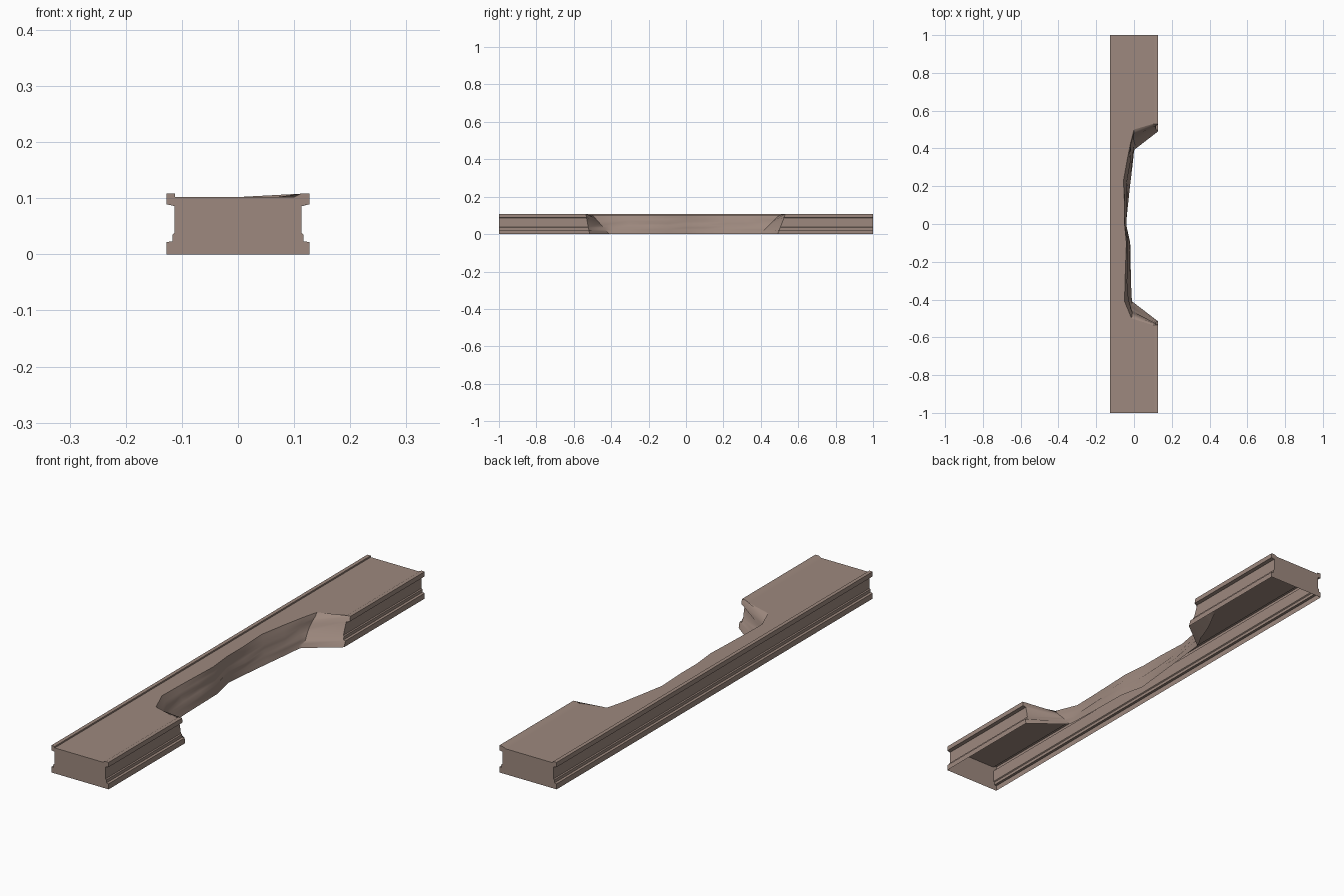
import bpy, bmesh, math, random
from mathutils import Vector

if "Cube" in bpy.data.objects:
    bpy.data.objects.remove(bpy.data.objects["Cube"])

random.seed(4)

stone = bpy.data.materials.new("weathered_brown")
stone.diffuse_color = (0.34, 0.25, 0.21, 1)
stone.use_nodes = True
stone.node_tree.nodes["Principled BSDF"].inputs["Base Color"].default_value = stone.diffuse_color


def make(name, faces, outward):
    """Mesh from lists of points per face, turned to face the outward direction."""
    bm = bmesh.new()
    for pts in faces:
        bm.faces.new([bm.verts.new(p) for p in pts])
    bmesh.ops.remove_doubles(bm, verts=bm.verts, dist=1e-5)
    bm.normal_update()
    total = sum((f.normal * f.calc_area() for f in bm.faces), Vector())
    if total.dot(Vector(outward)) < 0:
        bmesh.ops.reverse_faces(bm, faces=bm.faces)
    me = bpy.data.meshes.new(name)
    bm.to_mesh(me)
    bm.free()
    me.materials.append(stone)
    ob = bpy.data.objects.new(name, me)
    bpy.context.collection.objects.link(ob)
    bpy.context.view_layer.objects.active = ob
    ob.select_set(True)
    bpy.ops.object.shade_smooth_by_angle(angle=math.radians(38))
    ob.select_set(False)
    return ob


def sheet(rows):
    """Quads between neighbouring rows of points."""
    return [(a[i], a[i + 1], b[i + 1], b[i])
            for a, b in zip(rows, rows[1:]) for i in range(len(a) - 1)]


# Moulded side profile (x, z), from the ground up and over the top lip
DECK = 0.102
left_prof = [(-0.127, 0), (-0.127, 0.022), (-0.117, 0.023), (-0.117, 0.035),
             (-0.113, 0.038), (-0.113, 0.086), (-0.127, 0.089),
             (-0.127, 0.108), (-0.112, 0.108), (-0.112, DECK)]
right_prof = [(-x, z) for x, z in left_prof[:-1]] + [(0.100, DECK)]
N = len(right_prof)

# Ragged bite: (top x, top y, bottom x, bottom y)
bite = [(-0.013, -0.50, -0.010, -0.41), (-0.050, -0.41, -0.013, -0.38),
        (-0.048, -0.31, -0.016, -0.30), (-0.044, -0.20, -0.018, -0.20),
        (-0.040, -0.10, -0.020, -0.10), (-0.050, 0.00, -0.042, 0.00),
        (-0.050, 0.10, -0.032, 0.10), (-0.056, 0.23, -0.020, 0.21),
        (-0.036, 0.34, -0.008, 0.31), (-0.018, 0.43, 0.000, 0.385),
        (0.000, 0.50, 0.004, 0.395)]


def rail_end(y_top, y_bottom):
    """Broken end of the right rail, slanting with height."""
    return [(x, y_bottom + (y_top - y_bottom) * min(z / DECK, 1), z)
            for x, z in right_prof]


front_break = rail_end(-0.535, -0.515)
back_break = rail_end(0.53, 0.49)

# Long intact side
make("left_rail", sheet([[(x, y, z) for x, z in left_prof] for y in (-1, 1)]),
     (-1, 0, 0))

# Two stubs of the broken side, and the flat end walls
for name, y, edge in (("front", -1, front_break), ("back", 1, back_break)):
    make(name + "_right_rail",
         sheet([[(x, y, z) for x, z in right_prof], edge]), (1, 0, 0))
    outline = left_prof + right_prof[::-1]
    make(name + "_end_wall", [[(x, y, z) for x, z in outline]], (0, y, 0))

# Rough wall lining the bite
columns = [front_break]
for tx, ty, bx, by in bite:
    col = []
    for k in range(N):
        t = k / (N - 1)
        rough = 0.005 * math.sin(math.pi * t) * random.uniform(-1, 1)
        col.append((bx + (tx - bx) * t + rough, by + (ty - by) * t, DECK * t))
    columns.append(col)
columns.append(back_break)
make("broken_wall", sheet(columns), (1, 0, 0))

# Top deck, following the bite; the underside stays open
deck = [(-0.112, -1, DECK), (0.100, -1, DECK)]
deck += [c[-1] for c in columns]
deck += [(0.100, 1, DECK), (-0.112, 1, DECK)]
make("top_deck", [deck], (0, 0, 1))
